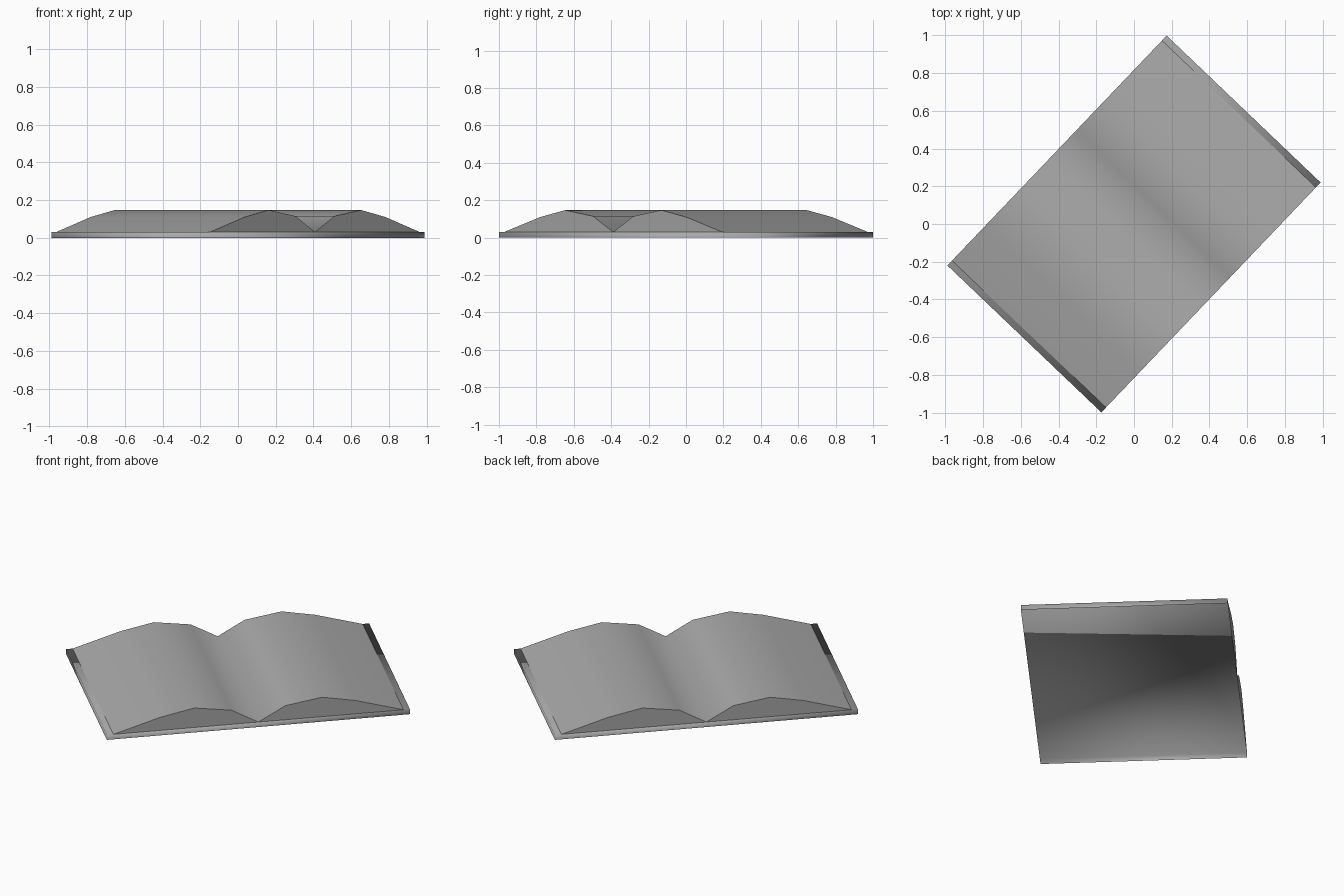
import bpy
import bmesh
import math

cube = bpy.data.objects.get("Cube")
if cube:
    bpy.data.objects.remove(cube, do_unlink=True)

TURN = math.radians(46.35)
HALF_LENGTH, HALF_DEPTH, COVER_TOP = 0.842, 0.564, 0.03

grey = bpy.data.materials.new("plain_grey")
grey.use_nodes = True
colour = (0.4, 0.4, 0.4, 1)
grey.diffuse_color = colour
grey.node_tree.nodes["Principled BSDF"].inputs["Base Color"].default_value = colour


def finish(name, bm):
    """Turn a bmesh into a smooth, rotated object."""
    bmesh.ops.recalc_face_normals(bm, faces=bm.faces)
    mesh = bpy.data.meshes.new(name)
    bm.to_mesh(mesh)
    bm.free()
    mesh.materials.append(grey)
    obj = bpy.data.objects.new(name, mesh)
    bpy.context.collection.objects.link(obj)
    obj.rotation_euler.z = TURN
    return obj


# Cover: shallow slab, hollow underneath, softly shaded all over
bm = bmesh.new()
bmesh.ops.create_cube(bm, size=1)
for v in bm.verts:
    v.co.x *= 2 * HALF_LENGTH
    v.co.y *= 2 * HALF_DEPTH
    v.co.z = (v.co.z + 0.5) * COVER_TOP
bottom = [f for f in bm.faces if f.calc_center_median().z < 0.001]
bmesh.ops.delete(bm, geom=bottom, context="FACES_ONLY")
for f in bm.faces:
    f.smooth = True
finish("book_cover", bm)

# Pages: two arched halves meeting in a valley at the spine
half = [(0.15, 0.115), (0.355, 0.147), (0.54, 0.11), (0.806, COVER_TOP)]
profile = [(-x, z) for x, z in reversed(half)] + [(0, COVER_TOP)] + half
spine = len(half)
bm = bmesh.new()
front, back = [[bm.verts.new((x, y, z)) for x, z in profile]
               for y in (-HALF_DEPTH, HALF_DEPTH)]
for i in range(len(profile) - 1):
    bm.faces.new((front[i], front[i + 1], back[i + 1], back[i])).smooth = True

# Flat page edges closing each half
for row in (front, back):
    for cap in (row[:spine + 1], row[spine:]):
        bm.faces.new(cap)
        for a, b in zip(cap, cap[1:]):
            bm.edges.get((a, b)).smooth = False
finish("open_pages", bm)
